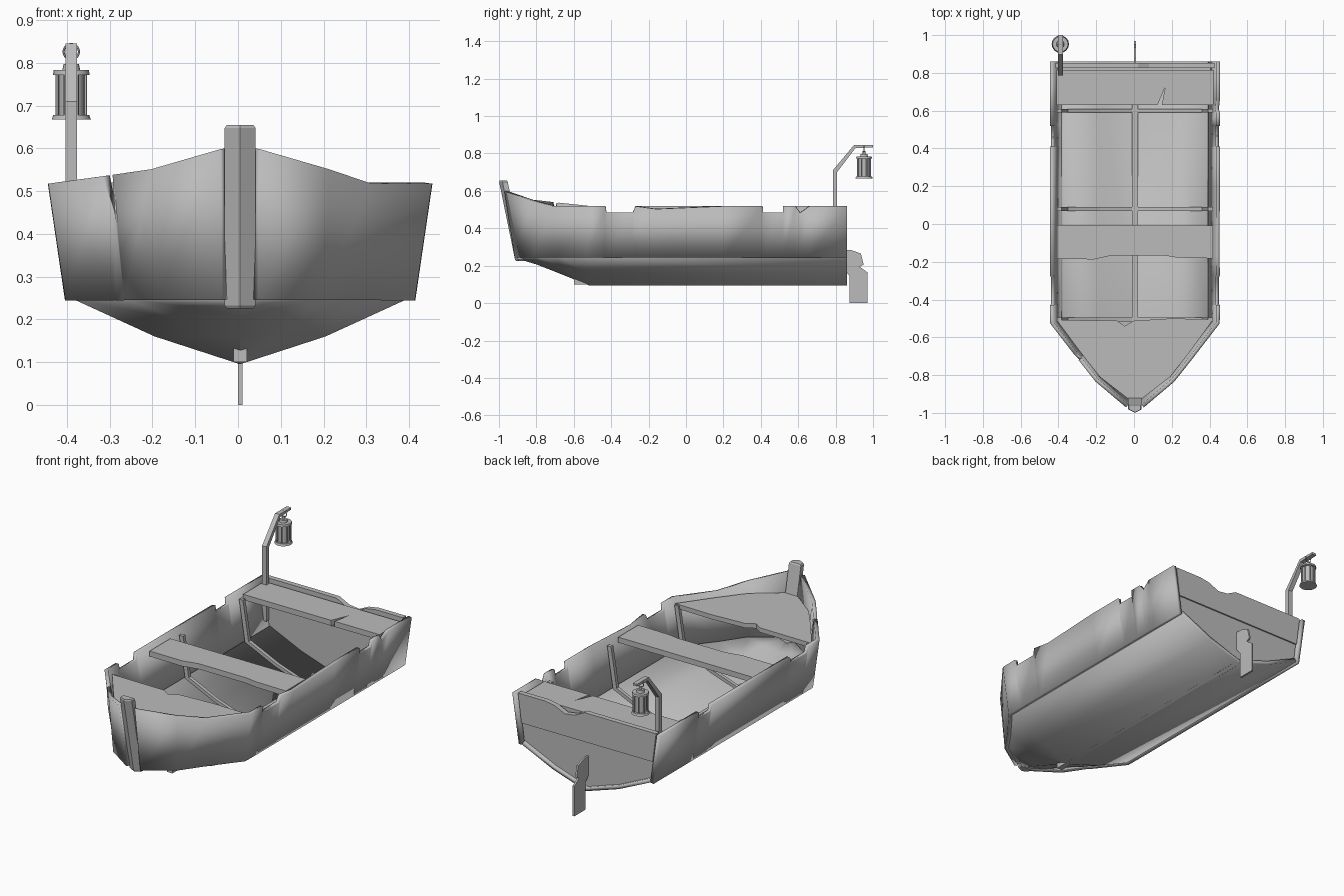
import bpy, bmesh, math
from mathutils import Vector

cube = bpy.data.objects.get("Cube")
if cube:
    bpy.data.objects.remove(cube, do_unlink=True)

grey = bpy.data.materials.new("plain_grey")
grey.use_nodes = True
grey.diffuse_color = (0.5, 0.5, 0.5, 1)
grey.node_tree.nodes["Principled BSDF"].inputs["Base Color"].default_value = (0.5, 0.5, 0.5, 1)

CX = 0.005          # centre line of the hull
CHINE = 0.247       # height where sides meet the bottom
RAIL = 0.52         # plain gunwale height
STERN = 0.86
SHOULDER = -0.52    # where the bow starts to taper


def finish(name, bm, smooth=False, thickness=0):
    bmesh.ops.recalc_face_normals(bm, faces=bm.faces) if not thickness else None
    mesh = bpy.data.meshes.new(name)
    bm.to_mesh(mesh)
    bm.free()
    mesh.materials.append(grey)
    obj = bpy.data.objects.new(name, mesh)
    bpy.context.collection.objects.link(obj)
    if thickness:
        mod = obj.modifiers.new("thickness", 'SOLIDIFY')
        mod.thickness = thickness
        mod.offset = -1
    if smooth:
        bpy.ops.object.select_all(action='DESELECT')
        obj.select_set(True)
        bpy.context.view_layer.objects.active = obj
        bpy.ops.object.shade_smooth_by_angle()
    return obj


def loft(name, rings, closed=False, **kw):
    """Skin a list of equal-length point rows."""
    bm = bmesh.new()
    rows = [[bm.verts.new(p) for p in r] for r in rings]
    n = len(rows[0])
    for a, b in zip(rows, rows[1:]):
        for i in range(n if closed else n - 1):
            j = (i + 1) % n
            bm.faces.new((a[i], a[j], b[j], b[i]))
    if closed:
        bm.faces.new(rows[0])
        bm.faces.new(rows[-1])
    return finish(name, bm, **kw)


def prism(name, outline, axis, lo, hi):
    """Extrude a flat outline along one axis."""
    def place(p, d):
        q = list(p)
        q.insert("xyz".index(axis), d)
        return q
    return loft(name, [[place(p, d) for p in outline] for d in (lo, hi)], closed=True)


def cylinder(name, centre, r1, r2, z0, z1, sides=16):
    ring = lambda r, z: [(centre[0] + r * math.cos(math.tau * i / sides),
                          centre[1] + r * math.sin(math.tau * i / sides), z) for i in range(sides)]
    return loft(name, [ring(r1, z0), ring(r2, z1)], closed=True, smooth=True)


# Hull sides: each station is a gunwale point above a chine point
def straight(y, z):
    return ((0.39 + 0.04 * (z - CHINE) / (RAIL - CHINE), y, z), (0.39, y, CHINE))


notches = [(-0.43, RAIL), (-0.425, 0.485), (-0.285, 0.485), (-0.27, RAIL)]
rear_notch = [(0.41, RAIL), (0.412, 0.485), (0.518, 0.485), (0.52, RAIL)]
worn = [(-0.16, 0.505), (0.2, RAIL)]
split = [(0.585, RAIL), (0.61, 0.485), (0.66, RAIL)]
bow_tip = [((0.195, -0.82, 0.553), (0.18, -0.80, CHINE)),
           ((0.035, -0.955, 0.6), (0.03, -0.9, CHINE))]
bow_left = [((0.29, -0.70, RAIL), (0.265, -0.68, CHINE))]
bow_right = [((0.305, -0.68, 0.537), (0.275, -0.667, CHINE)),
             ((0.284, -0.703, 0.43), (0.268, -0.676, CHINE)),
             ((0.283, -0.708, 0.54), (0.265, -0.68, CHINE))]

for name, sign, rail, bow in (
        ("left_side", 1, notches + worn + rear_notch + split, bow_left),
        ("right_side", -1, notches + rear_notch, bow_right)):
    stations = [straight(STERN, RAIL)] + [straight(*p) for p in reversed(rail)]
    stations += [straight(SHOULDER, RAIL)] + bow + bow_tip
    rows = [[(CX + sign * x, y, z) for x, y, z in s] for s in stations]
    if sign < 0:
        rows.reverse()
    loft(name, rows, smooth=True, thickness=0.02)

# Hull bottom: chine, bilge and keel for each station
bottom = []
for y, chine, bilge, bz, keel in ((STERN, 0.39, 0.2, 0.16, 0.095),
                                  (SHOULDER, 0.39, 0.2, 0.16, 0.095),
                                  (-0.68, 0.265, 0.135, 0.197, 0.16),
                                  (-0.80, 0.18, 0.09, 0.226, 0.207),
                                  (-0.9, 0.03, 0.015, 0.243, 0.237)):
    half = [(chine, CHINE), (bilge, bz)]
    section = [(-x, z) for x, z in half] + [(0, keel)] + half[::-1]
    bottom.append([(CX + x, y, z) for x, z in section])
loft("hull_bottom", bottom, smooth=True, thickness=0.02)

# Stem post, raked and pointed at the front
def stem_ring(y, z, s):
    return [(CX + s * x, y + s * d, z) for x, d in
            ((-0.036, 0.02), (-0.036, -0.008), (0, -0.026), (0.036, -0.008), (0.036, 0.02))]


loft("stem_post", [stem_ring(-0.886, 0.225, 0.85), stem_ring(-0.888, 0.232, 1),
                   stem_ring(-0.973, 0.648, 1), stem_ring(-0.975, 0.655, 0.85)], closed=True)

# Bow deck with a chipped rear edge
prism("bow_deck", [(-0.41, -0.508), (-0.09, -0.512), (-0.05, -0.54), (0.0, -0.512), (0.2, -0.5),
                   (0.42, -0.505), (0.285, -0.69), (0.19, -0.81), (0.035, -0.93),
                   (-0.025, -0.93), (-0.18, -0.81), (-0.275, -0.69)], 'z', 0.47, 0.495)

# Seats
prism("middle_seat", [(-0.408, -0.005), (-0.408, -0.185), (-0.21, -0.187), (-0.12, -0.167),
                      (0.17, -0.168), (0.23, -0.178), (0.418, -0.182), (0.418, -0.008)],
      'z', 0.47, 0.5)
prism("stern_seat", [(-0.41, 0.63), (0.125, 0.63), (0.165, 0.725), (0.147, 0.63),
                     (0.42, 0.63), (0.42, 0.815), (-0.41, 0.815)], 'z', 0.47, 0.5)

# Transom: broken upper plank over a recessed lower one
prism("transom_upper", [(-0.415, RAIL), (0.02, RAIL), (0.08, 0.49), (0.14, 0.482), (0.2, 0.51),
                        (0.26, RAIL), (0.425, RAIL), (0.404, 0.36), (-0.394, 0.36)],
      'y', 0.825, 0.853)
prism("transom_lower", [(-0.395, 0.365), (0.405, 0.365), (0.39, 0.25), (0.2, 0.165),
                        (CX, 0.1), (-0.19, 0.165), (-0.38, 0.25)], 'y', 0.815, 0.845)

# Keelson and ribs that follow the inside of the hull
prism("keelson", [(CX - 0.016, 0.1), (CX + 0.016, 0.1), (CX + 0.016, 0.14), (CX - 0.016, 0.14)],
      'y', -0.6, 0.82)
outer = [(0.412, 0.49), (0.375, 0.255), (0.195, 0.172), (0, 0.108)]
inner = [(0.388, 0.49), (0.354, 0.272), (0.185, 0.194), (0, 0.132)]
for label, y in (("front", -0.505), ("middle", 0.08), ("rear", 0.6)):
    def full(path):
        return path + [(-x, z) for x, z in path[-2::-1]]
    ring = full(outer) + full(inner)[::-1]
    prism(label + "_rib", [(CX + x, z) for x, z in ring], 'y', y - 0.01, y + 0.01)

# Rudder blade
prism("rudder", [(0.845, 0.285), (0.885, 0.283), (0.935, 0.265), (0.95, 0.205), (0.928, 0.195),
                 (0.97, 0.165), (0.97, 0), (0.875, 0), (0.875, 0.145), (0.845, 0.18)],
      'x', CX - 0.005, CX + 0.005)

# Lantern post with bent arm
LX, LY = -0.39, 0.952
prism("lantern_post", [(0.785, 0.3), (0.785, 0.71), (0.898, 0.845), (1.0, 0.845), (1.0, 0.833),
                       (0.905, 0.828), (0.808, 0.7), (0.808, 0.3)], 'x', LX - 0.013, LX + 0.013)

# Lantern
for part, r1, r2, z0, z1 in (("base", 0.046, 0.042, 0.667, 0.678),
                             ("glass", 0.03, 0.03, 0.678, 0.775),
                             ("lid", 0.043, 0.041, 0.772, 0.783),
                             ("cap", 0.021, 0.018, 0.783, 0.797),
                             ("stem", 0.007, 0.007, 0.797, 0.812)):
    cylinder("lantern_" + part, (LX, LY), r1, r2, z0, z1)
for i in range(8):
    a = math.tau * (i + 0.5) / 8
    cylinder("lantern_bar", (LX + 0.036 * math.cos(a), LY + 0.036 * math.sin(a)),
             0.004, 0.004, 0.675, 0.775, 6)
bpy.ops.mesh.primitive_torus_add(location=(LX, LY, 0.826), rotation=(math.pi / 2, 0, 0),
                                 major_radius=0.018, minor_radius=0.0025,
                                 major_segments=20, minor_segments=6)
ring = bpy.context.object
ring.name = "lantern_ring"
ring.data.materials.append(grey)
